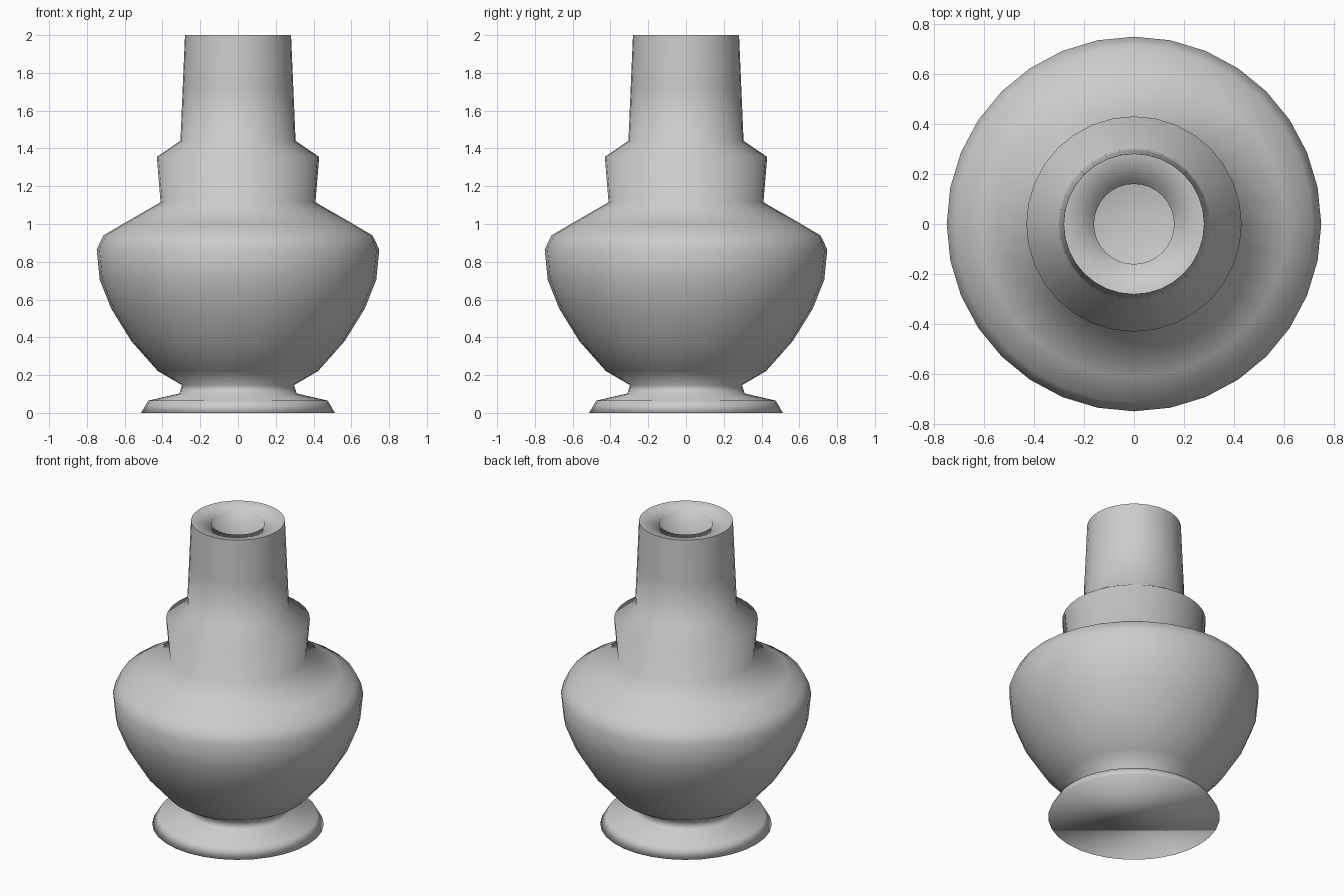
import bpy, bmesh, math

if "Cube" in bpy.data.objects:
    bpy.data.objects.remove(bpy.data.objects["Cube"])

SIDES = 32

# Outer silhouette (radius, height), from foot to rim
outer = [(0.513, 0), (0.475, 0.065), (0.31, 0.103), (0.297, 0.147),
         (0.425, 0.222), (0.565, 0.38), (0.67, 0.55), (0.732, 0.705),
         (0.748, 0.865), (0.712, 0.94), (0.61, 1.0), (0.41, 1.115),
         (0.43, 1.355), (0.305, 1.44), (0.293, 1.72), (0.281, 2.0)]

# Sloping lip and hollow inside, from rim down to floor
inner = [(0.16, 1.98), (0.175, 1.72), (0.19, 1.40), (0.29, 1.30),
         (0.29, 1.06), (0.56, 0.91), (0.61, 0.72), (0.46, 0.43), (0.30, 0.27)]


def lathe(name, profile):
    bm = bmesh.new()
    rings = [[bm.verts.new((r * math.cos(2 * math.pi * i / SIDES),
                            r * math.sin(2 * math.pi * i / SIDES), z))
              for i in range(SIDES)] for r, z in profile]
    for a, b in zip(rings, rings[1:]):
        for i in range(SIDES):
            j = (i + 1) % SIDES
            bm.faces.new((a[i], a[j], b[j], b[i]))
    # Foot underside and inside floor
    bm.faces.new(rings[0][::-1])
    bm.faces.new(rings[-1])
    for f in bm.faces:
        f.smooth = True
    # Crisp outer rim
    top = set(rings[len(outer) - 1])
    for e in bm.edges:
        if e.verts[0] in top and e.verts[1] in top:
            e.smooth = False
    mesh = bpy.data.meshes.new(name)
    bm.to_mesh(mesh)
    bm.free()
    obj = bpy.data.objects.new(name, mesh)
    bpy.context.collection.objects.link(obj)
    return obj


lathe("vase", outer + inner)
